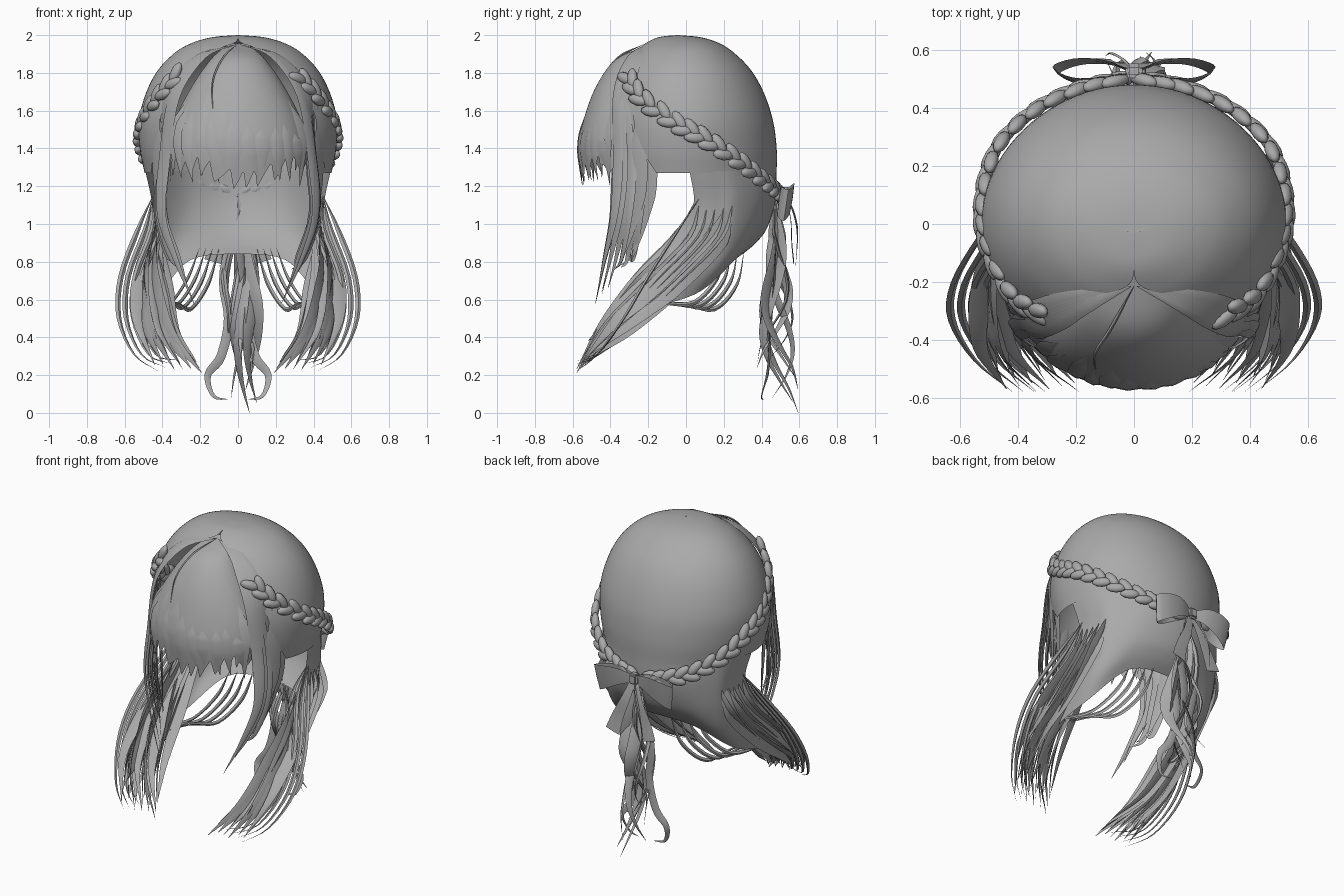
import bpy, bmesh, math, random
from mathutils import Vector as V, Matrix

cube = bpy.data.objects.get("Cube")
if cube:
    bpy.data.objects.remove(cube)
random.seed(4)
R = random.uniform

mat = bpy.data.materials.new("hair grey")
mat.use_nodes = True
grey = (0.4, 0.4, 0.4, 1)
mat.diffuse_color = grey
mat.node_tree.nodes["Principled BSDF"].inputs["Base Color"].default_value = grey


def finish(name, bm, angle=50):
    me = bpy.data.meshes.new(name)
    bm.to_mesh(me)
    bm.free()
    ob = bpy.data.objects.new(name, me)
    bpy.context.collection.objects.link(ob)
    me.materials.append(mat)
    bpy.ops.object.select_all(action='DESELECT')
    ob.select_set(True)
    bpy.context.view_layer.objects.active = ob
    bpy.ops.object.shade_smooth_by_angle(angle=math.radians(angle))


def spline(pts, u):
    """Catmull-Rom point at u in 0..1."""
    pts = [V(p) for p in pts]
    n = len(pts) - 1
    i = min(int(u * n), n - 1)
    t = u * n - i
    b, c = pts[i], pts[i + 1]
    a = pts[i - 1] if i else b * 2 - c
    d = pts[i + 2] if i + 2 <= n else c * 2 - b
    return 0.5 * (2 * b + (c - a) * t + (2 * a - 5 * b + 4 * c - d) * t * t + (3 * b - a - 3 * c + d) * t ** 3)


def sheet(bm, rows, cols, fn):
    g = [[bm.verts.new(fn(i / rows, j / cols)) for j in range(cols + 1)] for i in range(rows + 1)]
    for i in range(rows):
        for j in range(cols):
            bm.faces.new((g[i][j], g[i + 1][j], g[i + 1][j + 1], g[i][j + 1]))


def taper(u):
    return min(1, 0.04 + 4 * u, 0.02 + 2.2 * (1 - u))


def lock(bm, pts, width, thick=0.012, steps=20, shape=taper, side=None):
    """Flattened four-sided lock of hair or ribbon along a path."""
    rings = []
    for k in range(steps + 1):
        u = k / steps
        p = spline(pts, u)
        t = (spline(pts, min(1, u + 0.01)) - spline(pts, max(0, u - 0.01))).normalized()
        out = V((p.x, p.y, 0.9 * max(0, p.z - 1.2)))
        s = V(side).normalized() if side else t.cross(out).normalized()
        n = s.cross(t).normalized()
        w = width * shape(u) / 2
        h = thick * min(1, shape(u)) / 2
        rings.append([bm.verts.new(p + d) for d in (s * w, n * h, -s * w, -n * h)])
    for a, b in zip(rings, rings[1:]):
        for j in range(4):
            bm.faces.new((a[j], a[j - 1], b[j - 1], b[j]))
    bm.faces.new(rings[0])
    bm.faces.new(rings[-1][::-1])


def flip(pts, m):
    return [(p[0] * m, p[1], p[2]) for p in pts]


# Dome: height, half width, back, front, opening angle
dome = [(2.0, .001, -.05, -.051, 180), (1.99, .13, .07, -.14, 180), (1.96, .24, .17, -.21, 176),
        (1.91, .33, .25, -.28, 152), (1.82, .42, .34, -.36, 140), (1.7, .485, .41, -.42, 133),
        (1.55, .525, .46, -.45, 128), (1.4, .52, .48, -.45, 122), (1.27, .495, .48, -.42, 112)]


def dome_point(u, v):
    z, a, b, f, lim = spline(dome, u)
    th = math.radians(min(lim, 180)) * (2 * v - 1)
    c = math.cos(th)
    # the centre line slides from the crown point so both halves meet smoothly
    mid = min(0, (b + f) / 2 + .02) if b < .2 else 0
    return (a * math.sin(th), mid + (c * (b - mid) if c > 0 else -c * (f - mid)), z)


bm = bmesh.new()
sheet(bm, 40, 64, dome_point)
bmesh.ops.remove_doubles(bm, verts=bm.verts, dist=0.0005)
finish("crown_hair", bm)

# Back curtain: downward paths from the centre round to the front edge
half = [[(.24, .42, 1.28), (.24, .415, 1.12), (.25, .375, .98), (.25, .325, .89), (.25, .26, .81)],
        [(.41, .27, 1.28), (.405, .275, 1.12), (.405, .25, .94), (.41, .18, .78), (.4, .07, .64)],
        [(.475, .14, 1.28), (.445, .16, 1.1), (.45, .1, .92), (.465, -.04, .73), (.44, -.21, .54)],
        [(.49, .02, 1.28), (.455, .04, 1.1), (.46, -.04, .92), (.5, -.26, .72), (.43, -.52, .38)]]
middle = [(0, .48, 1.28), (0, .475, 1.13), (0, .43, .98), (0, .37, .9), (0, .3, .84)]
curtain = [flip(c, -1) for c in half[::-1]] + [middle] + half

bm = bmesh.new()
sheet(bm, 24, 64, lambda u, v: spline([spline(c, u) for c in curtain], v))
finish("back_hair", bm)

for name, m in (("left", 1), ("right", -1)):
    # Long side locks sweeping forward, alternately lying flat and facing the front
    bm = bmesh.new()
    for i in range(20):
        k, r = (i % 10) / 9, ((i * 7) % 20) / 9.5 - 1
        pts = [(.45 - .04 * k, .05 + .2 * k, 1.12), (.45 + .015 * r, -.01 + .2 * k, .93),
               (.49 - .07 * k + .05 * r, -.23 + .2 * k, .7), (.46 - .06 * k + .1 * r, -.44 + .16 * k, .46 + .03 * r),
               (.33 + .14 * r, -.58 + .09 * k, .23 + .08 * k + .02 * r)]
        facing = (m, R(.2, .5) * m, R(-.2, .2)) if i % 2 else None
        lock(bm, flip(pts, m), R(.07, .1) if i % 2 else R(.1, .14), .02, side=facing)
    finish(name + "_side_locks", bm)

    # Loose outer curls and fine strands under the curtain
    bm = bmesh.new()
    for i in range(4):
        d = .038 * i
        pts = [(.45, .08, 1.15), (.53 - d, -.04, .97), (.62 - d, -.2, .72),
               (.63 - d, -.33, .5), (.55 - d, -.47, .31), (.42 - d, -.58, .22 + d / 2)]
        lock(bm, flip(pts, m), .03, .016, side=(m, .3 * m, .2))
    for i in range(4):
        d = .035 * i
        pts = [(.1 + d, .31 - d, .87), (.16 + d, .27 - d, .68 + d / 3), (.25 + d, .15 - d, .55 + d / 3),
               (.32 + d, -.01 - d, .58), (.38, -.16, .58)]
        lock(bm, flip(pts, m), .025)
    finish(name + "_loose_curls", bm)

    # Face-framing locks hanging from the parting
    bm = bmesh.new()
    for i in range(6):
        k, r = i / 5, R(-1, 1)
        pts = [(.01, -.215, 1.95), (.19 + .03 * k, -.295 + .04 * k, 1.885), (.335 + .035 * k, -.36 + .06 * k, 1.68),
               (.395 + .015 * r, -.36 + .12 * k, 1.32), (.41 + .02 * r, -.38 + .13 * k, 1.05),
               (.34 + .03 * r, -.43 + .15 * k, .82), (.23 + .09 * k, -.48 + .17 * k, .58 + .27 * k + .03 * r)]
        lock(bm, flip(pts, m), R(.06, .09), .02, 30)
    for y in (-.2, -.25):
        pts = [(.42, y, 1.65), (.43, y, 1.4), (.42, y, 1.2), (.38, y - .04, .98), (.34, y - .09, .8)]
        lock(bm, flip(pts, m), .1, .02)
    finish(name + "_framing_locks", bm)

    # Braid of plump overlapping lobes
    bm = bmesh.new()
    path = [(.31, -.32, 1.8), (.43, -.24, 1.67), (.515, -.06, 1.54), (.525, .1, 1.45),
            (.47, .27, 1.34), (.335, .4, 1.24), (.17, .475, 1.18), (.02, .505, 1.15)]
    path = flip(path, m)
    for i in range(32):
        u = (i + .5) / 32
        p = spline(path, u)
        t = (spline(path, min(1, u + .02)) - spline(path, u - .01)).normalized()
        out = V((p.x, p.y, .1)).normalized()
        up = out.cross(t).normalized()
        out = t.cross(up)
        row = 1 if i % 2 else -1
        frame = Matrix((t, up, out)).transposed().to_4x4()
        frame = Matrix.Translation(p + up * row * .02) @ frame @ Matrix.Rotation(-row * .45, 4, 'Z')
        bmesh.ops.create_uvsphere(bm, u_segments=10, v_segments=6, radius=1,
                                  matrix=frame @ Matrix.Diagonal((.062, .03, .024, 1)))
    finish(name + "_braid", bm)

# Fringe: a rounded sheet ending in slanted points
rise = [(.05, -.165, 1.955), (.15, -.36, 1.88), (.25, -.47, 1.74), (.34, -.54, 1.56), (.37, -.57, 1.4), (.355, -.55, 1.2)]


def fringe_at(u, v):
    p = spline(rise, u)
    phi = (v - .5) * math.radians(165)
    c = math.cos(phi)
    return V((p.x * math.sin(phi), -.21 + (p.y + .21) * (.28 + .72 * c), p.z - .02 * (1 - c) * min(1, u * 4)))


def fringe_sheet(u, v):
    tooth = (v * 13 + .2 * math.sin(v * 23)) % 1
    length = .97 - .05 * math.sin(v * 9) - .13 * (tooth if tooth < .8 else 4 * (1 - tooth))
    return fringe_at(u if u < .75 else .75 + (u - .75) * 4 * (length - .75), v)


bm = bmesh.new()
sheet(bm, 28, 130, fringe_sheet)
finish("fringe", bm, 70)

# Fringe locks laid over the sheet, and the curved parting strand
bm = bmesh.new()
for i in range(13):
    v, drift, end = .06 + .86 * (i + R(.2, .8)) / 13, R(.01, .06), R(.9, 1)
    start = R(.45, .7)
    pts = [fringe_at(start + (end - start) * k / 5, v + drift * (k / 5) ** 2) for k in range(6)]
    lock(bm, pts, R(.05, .08), .014)
lock(bm, [(0, -.215, 1.955), (-.08, -.36, 1.88), (-.135, -.45, 1.75), (-.13, -.52, 1.56)], .012, .012)
finish("fringe_locks", bm)

# Wavy tail below the bow
bm = bmesh.new()
for i in range(10):
    a, ph, turn = R(-.1, .1), R(0, 6), R(-.9, .9)
    reach = R(.02, .3) if i else .0
    pts = []
    for k in range(10):
        u = k / 9
        pts.append((a * min(1, 2 * u) + .05 * u * math.sin(6.5 * u + ph),
                    .475 + .01 * u + .11 * u * math.sin(7 * u + ph * 2), 1.16 + (reach - 1.16) * u))
    lock(bm, pts, R(.06, .1) if i < 7 else .03, .02, 30, side=(math.cos(turn), math.sin(turn), 0))
for m in (1, -1):
    pts = [(0, .48, 1.1), (.08, .47, .75), (.05, .45, .5), (.09, .44, .3), (.16, .43, .2), (.13, .4, .09), (.05, .41, .07)]
    lock(bm, flip(pts, m), .05, .014, 30)
finish("tail_locks", bm)

# Bow: two hollow loops, two hanging ends and a knot
bm = bmesh.new()
for m in (1, -1):
    loop = [(.01, .53, 1.16), (.1, .56, 1.16), (.2, .56, 1.13), (.27, .53, 1.1), (.2, .495, 1.12), (.1, .5, 1.15), (.01, .52, 1.16)]
    lock(bm, flip(loop, m), .17, .006, 24, lambda u: .3 + .7 * math.sin(math.pi * u), (.15 * m, .15, 1))
    end = [(.01, .53, 1.14), (.05, .555, 1.02), (.1, .56, .9), (.13, .57, .8)]
    lock(bm, flip(end, m), .1, .006, 12, lambda u: .4 + .6 * u, (1, 0, .3 * m))
finish("bow_loops", bm, 30)

bm = bmesh.new()
bmesh.ops.create_cube(bm, size=1, matrix=Matrix.Translation((0, .53, 1.16)) @ Matrix.Diagonal((.06, .05, .07, 1)))
bmesh.ops.bevel(bm, geom=bm.edges[:], offset=.012, segments=2, affect='EDGES')
finish("bow_knot", bm)

# Thin loose strand on the bow
bm = bmesh.new()
lock(bm, [(0, .53, 1.15), (-.04, .57, 1.06), (-.08, .59, .95), (-.1, .58, .77)], .014, .01)
finish("loose_strand", bm)
